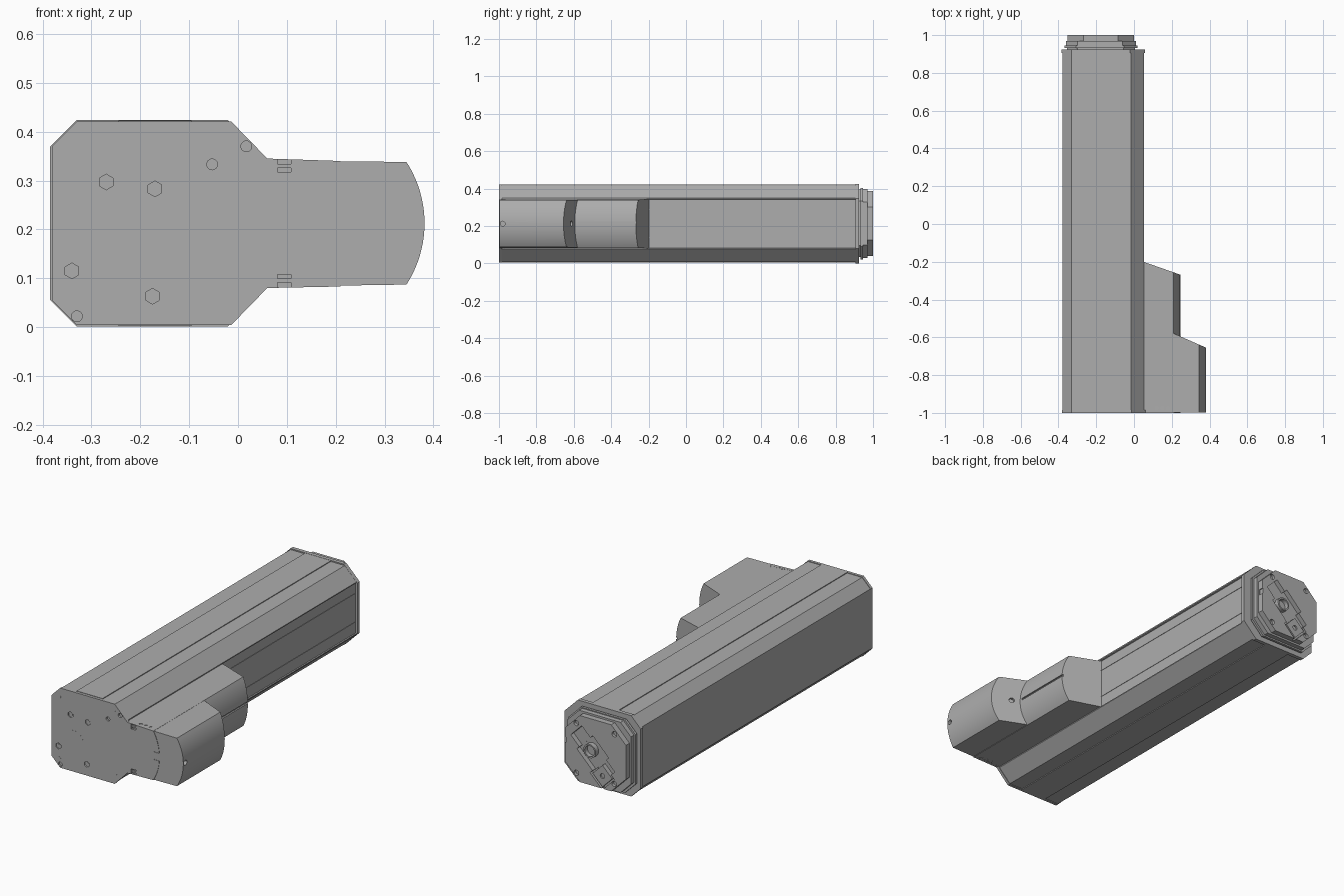
import bpy, bmesh, math
from mathutils import Matrix, Vector

cube = bpy.data.objects.get("Cube")
if cube:
    bpy.data.objects.remove(cube, do_unlink=True)

grey = bpy.data.materials.new("plain_grey")
grey.use_nodes = True
GREY = (0.42, 0.42, 0.42, 1)
grey.diffuse_color = GREY
grey.node_tree.nodes["Principled BSDF"].inputs["Base Color"].default_value = GREY


def finish(name, bm, smooth=True):
    bmesh.ops.recalc_face_normals(bm, faces=bm.faces[:])
    mesh = bpy.data.meshes.new(name)
    bm.to_mesh(mesh)
    bm.free()
    mesh.materials.append(grey)
    ob = bpy.data.objects.new(name, mesh)
    bpy.context.collection.objects.link(ob)
    if smooth:
        bpy.ops.object.select_all(action="DESELECT")
        ob.select_set(True)
        bpy.context.view_layer.objects.active = ob
        bpy.ops.object.shade_smooth_by_angle(angle=math.radians(25))
    return ob


def prism(name, outline, front, back):
    """Extrude an x-z outline along y; back may be a function of x."""
    bm = bmesh.new()
    end = back if callable(back) else (lambda x: back)
    a = [bm.verts.new((x, front, z)) for x, z in outline]
    b = [bm.verts.new((x, end(x), z)) for x, z in outline]
    bm.faces.new(a)
    bm.faces.new(b[::-1])
    for i in range(len(a)):
        j = (i + 1) % len(a)
        bm.faces.new((a[i], a[j], b[j], b[i]))
    return finish(name, bm)


def octagon(x0, x1, z0, z1, cl, cr):
    return [(x0 + cl, z0), (x1 - cr, z0), (x1, z0 + cr), (x1, z1 - cr),
            (x1 - cr, z1), (x0 + cl, z1), (x0, z1 - cl), (x0, z0 + cl)]


def bulge(x, z0, z1, depth, n=20):
    """Points of a shallow arc from (x, z0) to (x, z1), swelling to +x."""
    half = (z1 - z0) / 2
    r = (half ** 2 + depth ** 2) / (2 * depth)
    top = math.asin(half / r)
    return [(x + depth - r + r * math.cos(t), (z0 + z1) / 2 + r * math.sin(t))
            for t in (-top + 2 * top * i / n for i in range(n + 1))]


def cyl(bm, pos, r, depth, axis="Y", sides=24):
    rot = Vector((0, 0, 1)).rotation_difference(
        Vector(axis) if not isinstance(axis, str) else
        Vector((axis == "X", axis == "Y", axis == "Z"))).to_matrix().to_4x4()
    bmesh.ops.create_cone(bm, cap_ends=True, segments=sides, radius1=r, radius2=r,
                          depth=depth, matrix=Matrix.Translation(pos) @ rot)


def box(bm, pos, size, turn=0):
    bmesh.ops.create_cube(bm, size=1, matrix=Matrix.Translation(pos)
                          @ Matrix.Rotation(math.radians(turn), 4, "Y")
                          @ Matrix.Diagonal((*size, 1)))


def cut(target, bm, name):
    cutter = finish(name, bm, smooth=False)
    cutter.hide_render = True
    cutter.hide_viewport = True
    cutter.display_type = "WIRE"
    mod = target.modifiers.new(name, "BOOLEAN")
    mod.operation = "DIFFERENCE"
    mod.solver = "EXACT"
    mod.use_self = True
    mod.object = cutter


# Long tube with a thin lip above and below its side wall
tube = [(-0.33, 0.007), (-0.016, 0.007), (0.052, 0.075), (0.052, 0.08), (0.047, 0.082),
        (0.047, 0.343), (0.052, 0.345), (0.052, 0.35), (-0.016, 0.418), (-0.33, 0.418),
        (-0.378, 0.37), (-0.378, 0.055)]
prism("main_tube", tube, -0.985, 0.91)
for z in (0.14, 0.29):
    bm = bmesh.new()
    box(bm, (0.047, 0.35, z), (0.004, 1.1, 0.003))
    finish("side_rib", bm)
for z in (0.004, 0.421):
    bm = bmesh.new()
    box(bm, (-0.17, -0.04, z), (0.15, 1.89, 0.004))
    finish("flat_pad", bm)

# Front cover carries the tube outline and the inner housing outline
arc = bulge(0.21, 0.083, 0.34, 0.035)
cover = prism("front_cover", [(-0.33, 0.004), (-0.014, 0.004), (0.06, 0.08)] + arc
              + [(0.06, 0.345), (-0.014, 0.421), (-0.33, 0.421), (-0.38, 0.371),
                 (-0.38, 0.054)], -1.0, -0.985)
bm = bmesh.new()
for x, z in ((-0.27, 0.297), (-0.17, 0.283), (-0.34, 0.115), (-0.175, 0.063)):
    cyl(bm, (x, -1, z), 0.016, 0.012, sides=6)
for x, z in ((-0.053, 0.333), (0.017, 0.37), (-0.33, 0.022)):
    cyl(bm, (x, -1, z), 0.011, 0.02)
for z in (0.193, 0.233):
    box(bm, (0.232, -1, z), (0.034, 0.02, 0.003))
for z in (0.095, 0.33):
    box(bm, (0.095, -1, z), (0.028, 0.02, 0.026))
cut(cover, bm, "cover_cutter")

# Screw heads and clip bars set in the front cover
bm = bmesh.new()
for x, z in ((-0.27, 0.297), (-0.17, 0.283), (-0.34, 0.115), (-0.175, 0.063)):
    cyl(bm, (x, -0.992, z), 0.0095, 0.008)
for x in (-0.335, -0.01):
    for z in (0.05, 0.375):
        cyl(bm, (x, -0.9995, z), 0.01, 0.003)
cyl(bm, (-0.25, -0.9995, 0.165), 0.055, 0.002, sides=48)
for z in (0.095, 0.33):
    box(bm, (0.095, -0.993, z), (0.028, 0.008, 0.008))
finish("front_screws", bm)

# Side housing: inner stage and wider front stage, each with a slanted back
inner = prism("inner_housing", [(0.03, 0.08)] + arc + [(0.03, 0.345)], -0.985,
              lambda x: -0.2 - 0.35 * (x - 0.05))
bm = bmesh.new()
box(bm, (0.245, -0.4, 0.22), (0.016, 0.36, 0.01))
for z in (0.08, 0.345):
    for x in (0.12, 0.15, 0.18):
        cyl(bm, (x, -0.975, z), 0.01, 0.01, "Z", 16)
cut(inner, bm, "inner_cutter")

outer = prism("outer_housing", [(0.15, 0.084)] + bulge(0.345, 0.087, 0.338, 0.037)
              + [(0.15, 0.34)], -0.998, lambda x: -0.575 - 0.44 * (x - 0.2))
bm = bmesh.new()
cyl(bm, (0.38, -0.98, 0.213), 0.013, 0.03, "X")
cyl(bm, (0.285, -0.612, 0.213), 0.014, 0.03, (0.4, 0.91, 0))
cut(outer, bm, "outer_cutter")

# Stepped rear end: flange, gasket, collar and end block
prism("rear_flange", octagon(-0.385, 0.057, 0.001, 0.424, 0.055, 0.078), 0.905, 0.925)
prism("rear_gasket", octagon(-0.355, 0.005, 0.035, 0.395, 0.055, 0.06), 0.92, 0.945)
prism("rear_collar", octagon(-0.368, 0.018, 0.022, 0.403, 0.06, 0.07), 0.932, 0.945)
prism("rear_collar_step", octagon(-0.36, 0.01, 0.03, 0.398, 0.06, 0.07), 0.944, 0.97)
block = prism("end_block", octagon(-0.352, 0.0, 0.04, 0.388, 0.085, 0.085), 0.965, 1.0)
bm = bmesh.new()
box(bm, (-0.16, 1, 0.21), (0.09, 0.05, 0.27), 45)
box(bm, (-0.16, 1, 0.21), (0.13, 0.052, 0.13), 45)
box(bm, (-0.215, 1, 0.105), (0.1, 0.04, 0.1), 45)
for sx in (-1, 1):
    for sz in (-1, 1):
        cyl(bm, (-0.175 + 0.11 * sx, 1, 0.213 + 0.13 * sz), 0.014, 0.03)
box(bm, (0.0, 0.99, 0.24), (0.01, 0.03, 0.03))
cut(block, bm, "block_cutter")

# Socket and latch plate in the end recess
bm = bmesh.new()
cyl(bm, (-0.14, 0.983, 0.215), 0.036, 0.03, sides=32)
socket = finish("rear_socket", bm)
bm = bmesh.new()
cyl(bm, (-0.14, 1, 0.215), 0.028, 0.05, sides=32)
cut(socket, bm, "socket_cutter")
bm = bmesh.new()
box(bm, (-0.215, 0.985, 0.105), (0.08, 0.026, 0.08), 45)
latch = finish("latch_plate", bm)
bm = bmesh.new()
cyl(bm, (-0.215, 1, 0.105), 0.013, 0.02)
cut(latch, bm, "latch_cutter")
